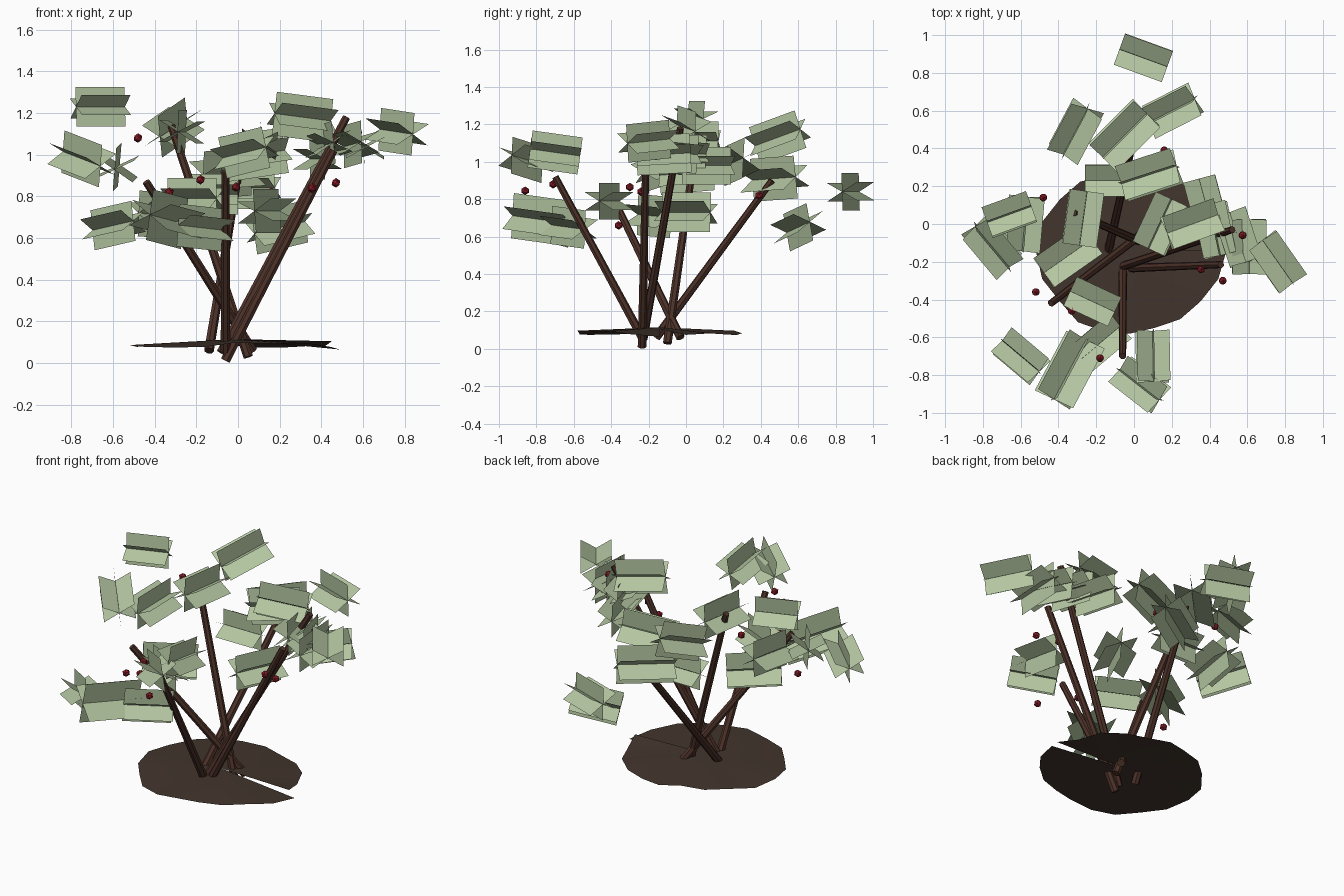
import bpy, bmesh, math, random
from mathutils import Matrix, Vector

if "Cube" in bpy.data.objects:
    bpy.data.objects.remove(bpy.data.objects["Cube"])

random.seed(4)


def material(name, rgb):
    m = bpy.data.materials.new(name)
    m.diffuse_color = (*rgb, 1)
    m.use_nodes = True
    m.node_tree.nodes["Principled BSDF"].inputs["Base Color"].default_value = m.diffuse_color
    return m


BARK = material("bark", (0.075, 0.032, 0.022))
SOIL = material("soil", (0.055, 0.036, 0.026))
LEAF = material("leaf", (0.46, 0.57, 0.36))
FRUIT = material("fruit", (0.26, 0.012, 0.022))


def make(name, bm, mat, smooth=False):
    me = bpy.data.meshes.new(name)
    for f in bm.faces:
        f.smooth = smooth
    bm.to_mesh(me)
    bm.free()
    me.materials.append(mat)
    ob = bpy.data.objects.new(name, me)
    bpy.context.collection.objects.link(ob)
    return ob


# Soil mound: wavy fan with an open seam on the right
def soil():
    radii = [.47, .45, .46, .45, .43, .44, .42, .45, .46, .49, .50,
             .49, .46, .47, .45, .44, .43, .45, .46, .49, .51]
    bm = bmesh.new()
    centre = bm.verts.new((-.02, -.14, .115))
    n = len(radii) - 1
    rim = []
    for i, r in enumerate(radii):
        a = 2 * math.pi * i / n
        z = .087 + random.uniform(-.015, .012)
        if i == 0:
            z = .105
        if i == n:
            z = .065
        rim.append(bm.verts.new((-.02 + r * math.cos(a), -.14 + r * math.sin(a), z)))
    for a, b in zip(rim, rim[1:]):
        bm.faces.new((centre, a, b))
    make("soil_mound", bm, SOIL, True)


# Tapered stem between two points
def stem(i, a, b):
    a, b = Vector(a), Vector(b)
    bm = bmesh.new()
    m = Matrix.Translation((a + b) / 2) @ (b - a).to_track_quat('Z', 'Y').to_matrix().to_4x4()
    bmesh.ops.create_cone(bm, cap_ends=True, segments=7, radius1=.024, radius2=.019,
                          depth=(b - a).length, matrix=m)
    make(f"stem_{i}", bm, BARK)


# Leaf cluster: three cards crossing along one long axis
def leaf_cluster(i, x, y, z, yaw, pitch, length, width):
    bm = bmesh.new()
    base = (Matrix.Translation((x, y, z)) @ Matrix.Rotation(math.radians(yaw), 4, 'Z')
            @ Matrix.Rotation(math.radians(-pitch), 4, 'Y'))
    jitter = random.uniform(-7, 7)
    for roll in (-30, 30, 90):
        m = base @ Matrix.Rotation(math.radians(roll + jitter), 4, 'X')
        vs = [bm.verts.new(m @ Vector((sx * length / 2, sy * width / 2, 0)))
              for sx, sy in ((-1, -1), (1, -1), (1, 1), (-1, 1))]
        bm.faces.new(vs)
    make(f"leaf_cluster_{i}", bm, LEAF)


def berry(i, p):
    bm = bmesh.new()
    bmesh.ops.create_icosphere(bm, subdivisions=1, radius=.023,
                               matrix=Matrix.Translation(p))
    make(f"berry_{i}", bm, FRUIT)


soil()

stems = [
    ((-.08, -.23, .05), (.52, -.03, 1.18)),
    ((-.06, -.235, .012), (.46, -.215, 1.02)),
    ((.05, -.10, .03), (-.32, .06, 1.14)),
    ((.07, -.03, .06), (-.44, -.42, .87)),
    ((-.06, -.23, .05), (-.06, -.70, .92)),
    ((-.14, -.16, .06), (0, .46, .90)),
]
for i, s in enumerate(stems):
    stem(i, *s)

# x, y, z, yaw, pitch, length
back = [(.05, .88, .84, -20, 0, .27), (-.31, .49, 1.13, 62, 18, .29),
        (-.05, .47, .91, 45, 3, .33), (.20, .60, .65, 27, 12, .28)]
middle = [(.08, .26, 1.00, 18, 8, .31), (-.13, .23, .81, 0, 0, .26),
          (-.27, .03, 1.11, 82, 0, .29), (.31, 0, 1.18, 20, -7, .29),
          (.14, 0, .73, 65, 0, .29), (-.35, -.17, .71, 35, -3, .31)]
left = [(-.66, .05, 1.23, 20, 0, .25), (-.75, -.12, .98, -50, -14, .29),
        (-.58, 0, .94, 85, 5, .29)]
front = [(-.22, -.41, .79, -25, 0, .26), (-.60, -.70, .66, -40, 10, .26),
         (-.34, -.77, .69, 62, -7, .36), (-.18, -.63, .65, 40, -5, .28),
         (.03, -.85, 1.01, -38, 11, .27), (.10, -.70, 1.05, 91, -8, .27)]
right = [(.55, -.07, 1.05, -72, 5, .28), (.76, -.20, 1.11, -55, -5, .28),
         (.61, -.12, 1.04, 90, 3, .29), (.38, .11, .98, 105, 0, .27),
         (.43, -.03, 1.05, 102, -4, .28)]
for i, (x, y, z, yaw, pitch, length) in enumerate(back + middle + left + front + right):
    leaf_cluster(i, x, y, z, yaw, pitch, length, length * .5 + .065)

berries = [(-.48, .14, 1.08), (-.33, -.46, .82), (-.18, -.71, .88), (-.01, -.86, .845),
           (.355, -.24, .84), (.47, -.30, .865), (.575, -.06, 1.10), (.16, .39, .82),
           (-.52, -.36, .66)]
for i, p in enumerate(berries):
    berry(i, p)
